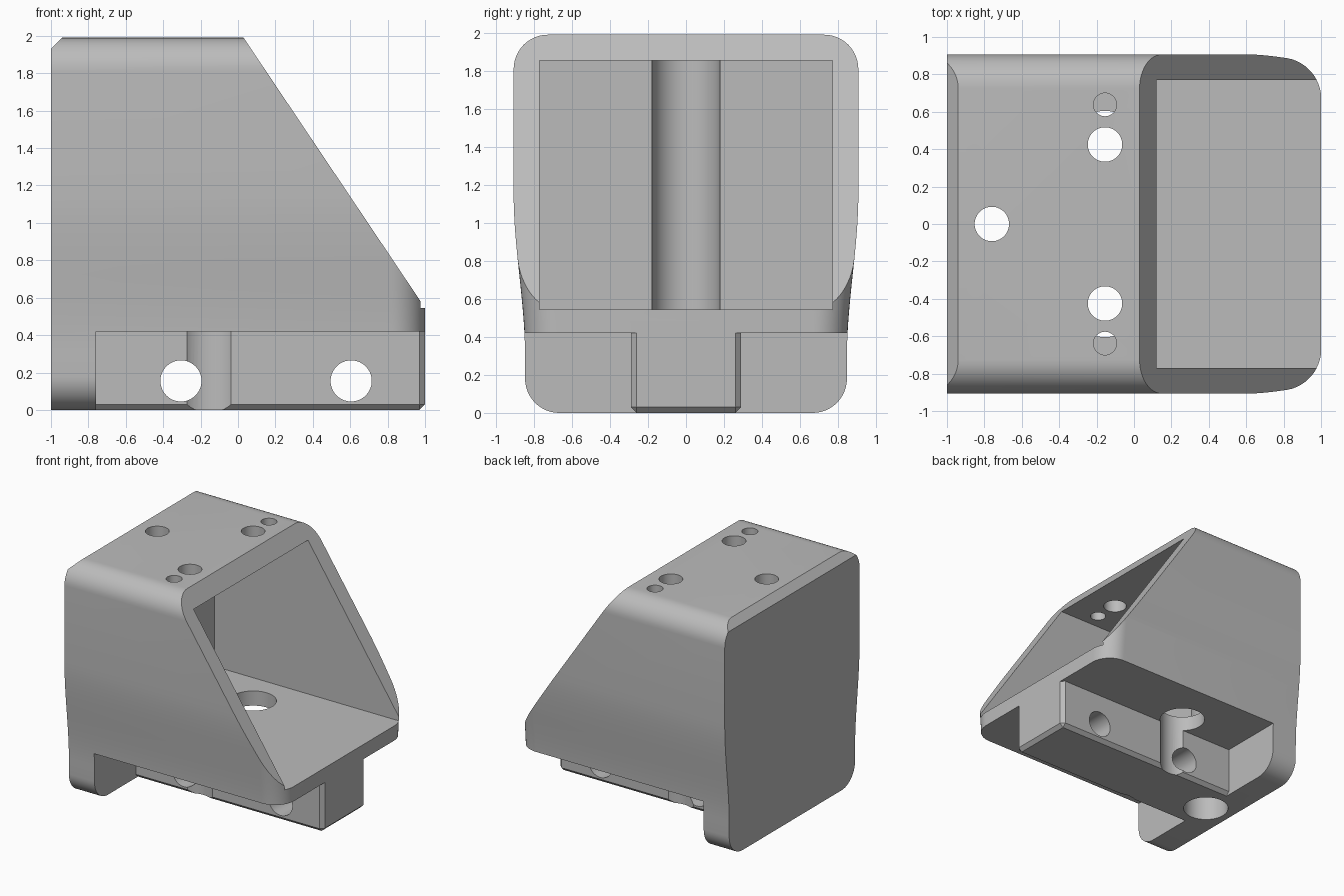
import bpy, bmesh, math
from mathutils import Matrix

if "Cube" in bpy.data.objects:
    bpy.data.objects.remove(bpy.data.objects["Cube"], do_unlink=True)

grey = bpy.data.materials.new("plain_grey")
grey.use_nodes = True
grey.diffuse_color = (0.5, 0.5, 0.5, 1)
grey.node_tree.nodes["Principled BSDF"].inputs["Base Color"].default_value = (0.5, 0.5, 0.5, 1)

HEIGHT, R = 1.99, 0.18
FLOOR_LOW, FLOOR_TOP, CEILING = 0.42, 0.545, 1.855
WALL_X = -0.76


def make(name, bm):
    bmesh.ops.recalc_face_normals(bm, faces=bm.faces)
    mesh = bpy.data.meshes.new(name)
    bm.to_mesh(mesh)
    bm.free()
    mesh.materials.append(grey)
    ob = bpy.data.objects.new(name, mesh)
    bpy.context.collection.objects.link(ob)
    return ob


def box_mesh(x0, x1, y0, y1, z0, z1):
    bm = bmesh.new()
    bmesh.ops.create_cube(bm, size=1)
    bmesh.ops.scale(bm, vec=(x1 - x0, y1 - y0, z1 - z0), verts=bm.verts)
    bmesh.ops.translate(bm, vec=((x0 + x1) / 2, (y0 + y1) / 2, (z0 + z1) / 2), verts=bm.verts)
    return bm


def box(name, *limits):
    return make(name, box_mesh(*limits))


def side_prism(name, profile):
    """Extrude an x-z profile across the whole width."""
    bm = bmesh.new()
    face = bm.faces.new([bm.verts.new((x, -1.2, z)) for x, z in profile])
    new = bmesh.ops.extrude_face_region(bm, geom=[face])["geom"]
    bmesh.ops.translate(bm, vec=(0, 2.4, 0), verts=[v for v in new if isinstance(v, bmesh.types.BMVert)])
    return make(name, bm)


def cylinder(name, radius, centre, length, along_y=False):
    bm = bmesh.new()
    bmesh.ops.create_cone(bm, cap_ends=True, segments=56, radius1=radius, radius2=radius, depth=length)
    if along_y:
        bmesh.ops.rotate(bm, matrix=Matrix.Rotation(math.pi / 2, 3, "X"), verts=bm.verts)
    bmesh.ops.translate(bm, vec=centre, verts=bm.verts)
    return make(name, bm)


def combine(target, tool, operation="DIFFERENCE"):
    mod = target.modifiers.new("cut", "BOOLEAN")
    mod.operation, mod.object, mod.solver = operation, tool, "EXACT"
    bpy.context.view_layer.objects.active = target
    bpy.ops.object.modifier_apply(modifier=mod.name)
    bpy.data.objects.remove(tool, do_unlink=True)


def half_width(z):
    """Flared sides with rounded top and bottom corners."""
    t = min(max((z - 0.3) / 0.85, 0), 1)
    w = 0.847 + 0.06 * t * t * (3 - 2 * t)
    d = max(R - z, z - (HEIGHT - R), 0)
    return w - R + math.sqrt(max(R * R - d * d, 0))


# Housing: stacked outlines with rounded vertical corners at the open end
arc = [math.pi / 2 * i / 12 for i in range(13)]
levels = [R * (1 - math.cos(a)) for a in arc]
levels += [0.3 + 0.85 * i / 20 for i in range(21)]
levels += [HEIGHT - R * (1 - math.cos(a)) for a in reversed(arc)]
bm = bmesh.new()
rings = []
for z in levels:
    w = half_width(z)
    right = [(-1, -w)] + [(1 - R + R * math.sin(a), -w + R * (1 - math.cos(a))) for a in arc]
    outline = right + [(x, -y) for x, y in reversed(right)]
    rings.append([bm.verts.new((x, y, z)) for x, y in outline])
for low, high in zip(rings, rings[1:]):
    for i in range(len(low)):
        j = (i + 1) % len(low)
        bm.faces.new((low[i], low[j], high[j], high[i]))
bm.faces.new(rings[0])
bm.faces.new(rings[-1])
housing = make("bracket_housing", bm)

# Sloped opening, chamfered rear top edge, inner pocket, space under the floor
combine(housing, side_prism("slope_cutter", [(-0.044, 2.1), (1.0, FLOOR_TOP), (1.2, FLOOR_TOP), (1.2, 2.1)]))
combine(housing, side_prism("chamfer_cutter", [(-1.1, 1.83), (-0.83, 2.1), (-1.1, 2.1)]))
combine(housing, box("pocket_cutter", WALL_X, 1.2, -0.77, 0.77, FLOOR_TOP, CEILING))
combine(housing, box("under_cutter", WALL_X, 1.2, -1.2, 1.2, -0.2, FLOOR_LOW))

# Central rail with chamfered bottom and end edges
bm = box_mesh(-0.85, 1, -0.29, 0.29, 0, 0.48)
edges = [e for e in bm.edges
         if all(v.co.z < 0.01 for v in e.verts) and any(v.co.x > 0 for v in e.verts)
         or all(v.co.x > 0.9 for v in e.verts) and abs(e.verts[0].co.z - e.verts[1].co.z) > 0.1]
bmesh.ops.bevel(bm, geom=edges, offset=0.03, segments=1, affect="EDGES")
combine(housing, make("rail", bm), "UNION")

# Screw holes through the top with wide access bores below them
for x, y, top in ((WALL_X, 0, CEILING), (-0.155, 0.425, 1.0), (-0.155, -0.425, 1.0)):
    combine(housing, cylinder("access_bore", R, (x, y, (top - 0.2) / 2), top + 0.2))
    combine(housing, cylinder("screw_hole", 0.092, (x, y, 1.9), 0.6))
for y in (-0.638, 0.638):
    combine(housing, cylinder("pin_hole", 0.062, (-0.155, y, 1.9), 0.4))

# Cross holes through the rail
for x in (-0.305, 0.605):
    combine(housing, cylinder("cross_hole", 0.11, (x, 0, 0.155), 1.2, along_y=True))

bpy.ops.object.select_all(action="DESELECT")
housing.select_set(True)
bpy.context.view_layer.objects.active = housing
bpy.ops.object.shade_smooth_by_angle(angle=math.radians(25))
